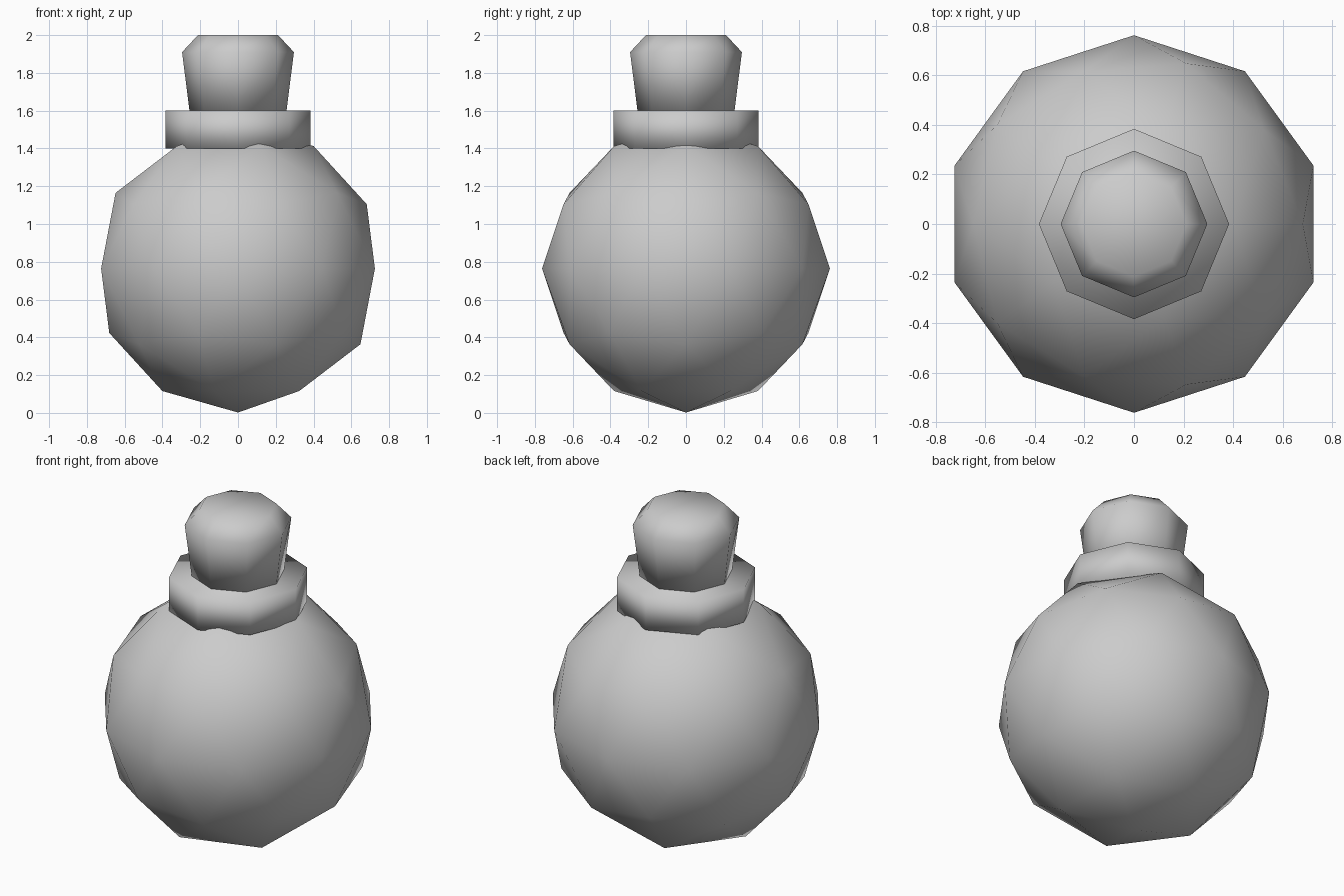
import bpy, bmesh, math

if "Cube" in bpy.data.objects:
    bpy.data.objects.remove(bpy.data.objects["Cube"])

gray = bpy.data.materials.new("plain gray")
gray.diffuse_color = (0.6, 0.6, 0.6, 1)
gray.use_nodes = True
gray.node_tree.nodes["Principled BSDF"].inputs["Base Color"].default_value = gray.diffuse_color
SIDES = 8


def finish(name, bm):
    """Turn a bmesh into a fully smooth-shaded object."""
    bmesh.ops.recalc_face_normals(bm, faces=bm.faces)
    for f in bm.faces:
        f.smooth = True
    mesh = bpy.data.meshes.new(name)
    bm.to_mesh(mesh)
    bm.free()
    mesh.materials.append(gray)
    obj = bpy.data.objects.new(name, mesh)
    bpy.context.collection.objects.link(obj)
    return obj


def lathe(name, profile):
    """Closed eight-sided solid through (radius, height) rings."""
    bm = bmesh.new()
    rings = [[bm.verts.new((r * math.cos(2 * math.pi * i / SIDES),
                            r * math.sin(2 * math.pi * i / SIDES), z))
              for i in range(SIDES)] for r, z in profile]
    for a, b in zip(rings, rings[1:]):
        for i in range(SIDES):
            j = (i + 1) % SIDES
            bm.faces.new((a[i], a[j], b[j], b[i]))
    bm.faces.new(rings[0][::-1])
    bm.faces.new(rings[-1])
    return finish(name, bm)


# round flask body
body = bmesh.new()
bmesh.ops.create_icosphere(body, subdivisions=2, radius=0.762)
bmesh.ops.translate(body, verts=body.verts, vec=(0, 0, 0.764))
finish("flask_body", body)

# collar around the neck
lathe("neck_collar", [(0.384, 1.4), (0.384, 1.6)])

# flared stopper with a chamfered top
lathe("stopper", [(0.257, 1.6), (0.296, 1.91), (0.212, 2.0)])
